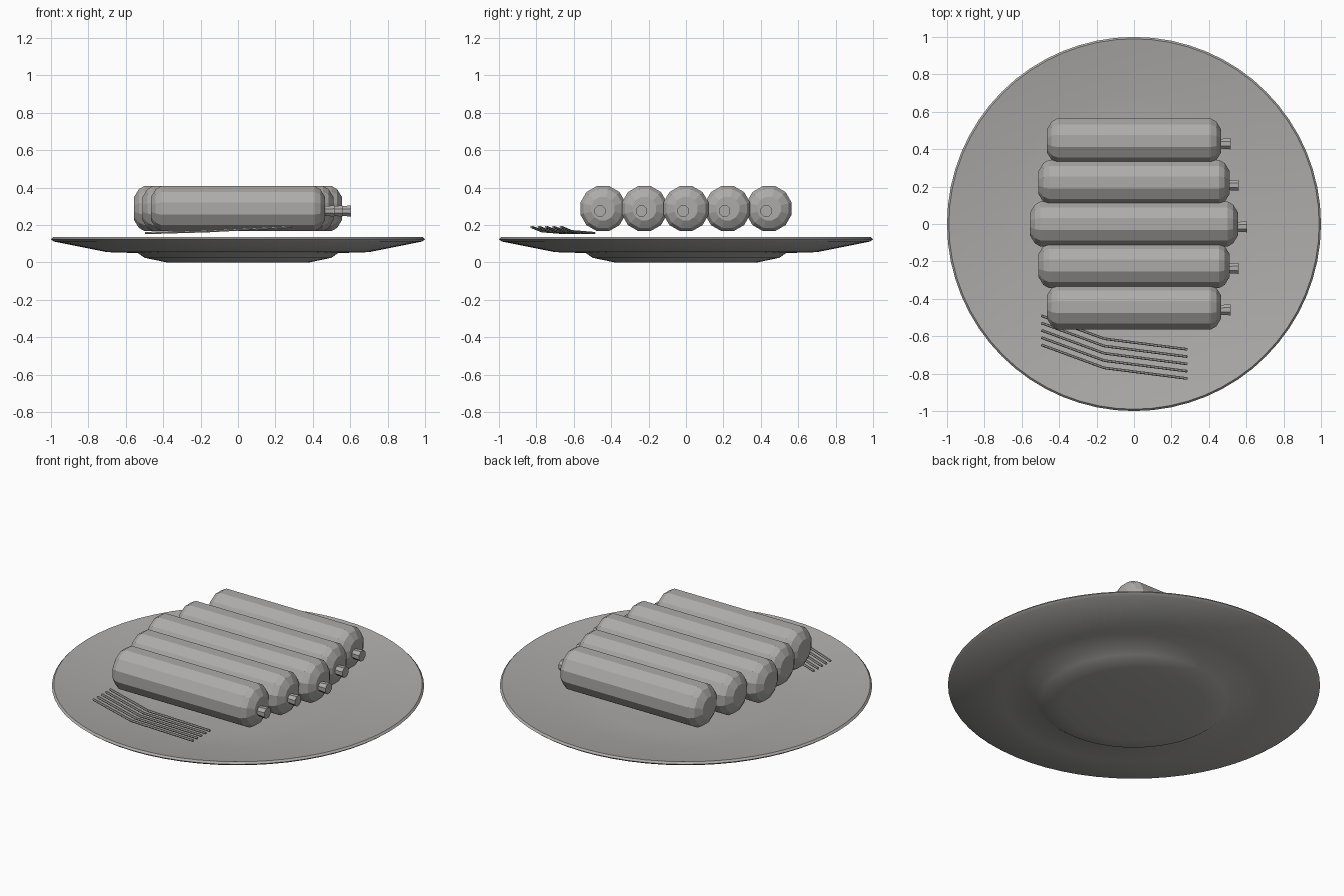
import bpy
import bmesh
from math import pi, sin, cos
from mathutils import Matrix, Vector

cube = bpy.data.objects.get("Cube")
if cube:
    bpy.data.objects.remove(cube, do_unlink=True)

grey = bpy.data.materials.new("warm_grey")
grey.use_nodes = True
colour = (0.42, 0.41, 0.40, 1)
grey.diffuse_color = colour
grey.node_tree.nodes["Principled BSDF"].inputs["Base Color"].default_value = colour


def lathe(name, profile, sides, turn=0.0, matrix=Matrix()):
    """Revolve (radius, height) points about z and close both ends."""
    bm = bmesh.new()
    rings = []
    for r, z in profile:
        angles = [turn + 2 * pi * i / sides for i in range(sides)]
        rings.append([bm.verts.new((r * cos(a), r * sin(a), z)) for a in angles])
    for low, high in zip(rings, rings[1:]):
        for i in range(sides):
            j = (i + 1) % sides
            bm.faces.new((low[i], low[j], high[j], high[i]))
    bm.faces.new(rings[0])
    bm.faces.new(rings[-1])
    bmesh.ops.recalc_face_normals(bm, faces=bm.faces)
    bm.transform(matrix)
    mesh = bpy.data.meshes.new(name)
    bm.to_mesh(mesh)
    bm.free()
    mesh.materials.append(grey)
    obj = bpy.data.objects.new(name, mesh)
    bpy.context.collection.objects.link(obj)
    return obj


# Shallow plate with a stepped foot and a thin rim
plate = lathe("plate", [
    (0.03, 0.004), (0.38, 0.0), (0.5, 0.025), (0.535, 0.05), (0.7, 0.055),
    (0.985, 0.112), (1.0, 0.124), (0.99, 0.135), (0.96, 0.13),
    (0.7, 0.085), (0.5, 0.07), (0.03, 0.07)], 64)
bpy.ops.object.select_all(action="DESELECT")
plate.select_set(True)
bpy.context.view_layer.objects.active = plate
bpy.ops.object.shade_smooth_by_angle(angle=0.6)

# Row of faceted rolls, longest in the middle, each with a stub on its left end
lay_down = Matrix.Rotation(pi / 2, 4, "Y")
for i in range(-2, 3):
    half = 0.555 - 0.045 * abs(i)
    y = 0.222 * i
    end = [(0.125, half - 0.055), (0.107, half - 0.025), (0.065, half)]
    profile = [(r, -x) for r, x in reversed(end)] + end
    place = Matrix.Translation((0, y, 0.288)) @ lay_down
    lathe(f"roll_{i + 3}", profile, 12, pi / 12, place)
    place = Matrix.Translation((half, y - 0.015, 0.275)) @ lay_down
    lathe(f"roll_stub_{i + 3}", [(0.026, -0.03), (0.032, 0.05)], 8, pi / 8, place)

# Thin bent strands lying beside the rolls
path = [(-0.495, -0.49, 0.157), (-0.16, -0.613, 0.167), (0.285, -0.67, 0.19)]
for i in range(5):
    points = [Vector(p) - Vector((0, 0.039 * i, 0)) for p in path]
    for k, (a, b) in enumerate(zip(points, points[1:])):
        aim = (b - a).to_track_quat("Z", "Y").to_matrix().to_4x4()
        lathe(f"strand_{i + 1}_part_{k + 1}", [(0.007, 0), (0.007, (b - a).length)],
              6, 0, Matrix.Translation(a) @ aim)
